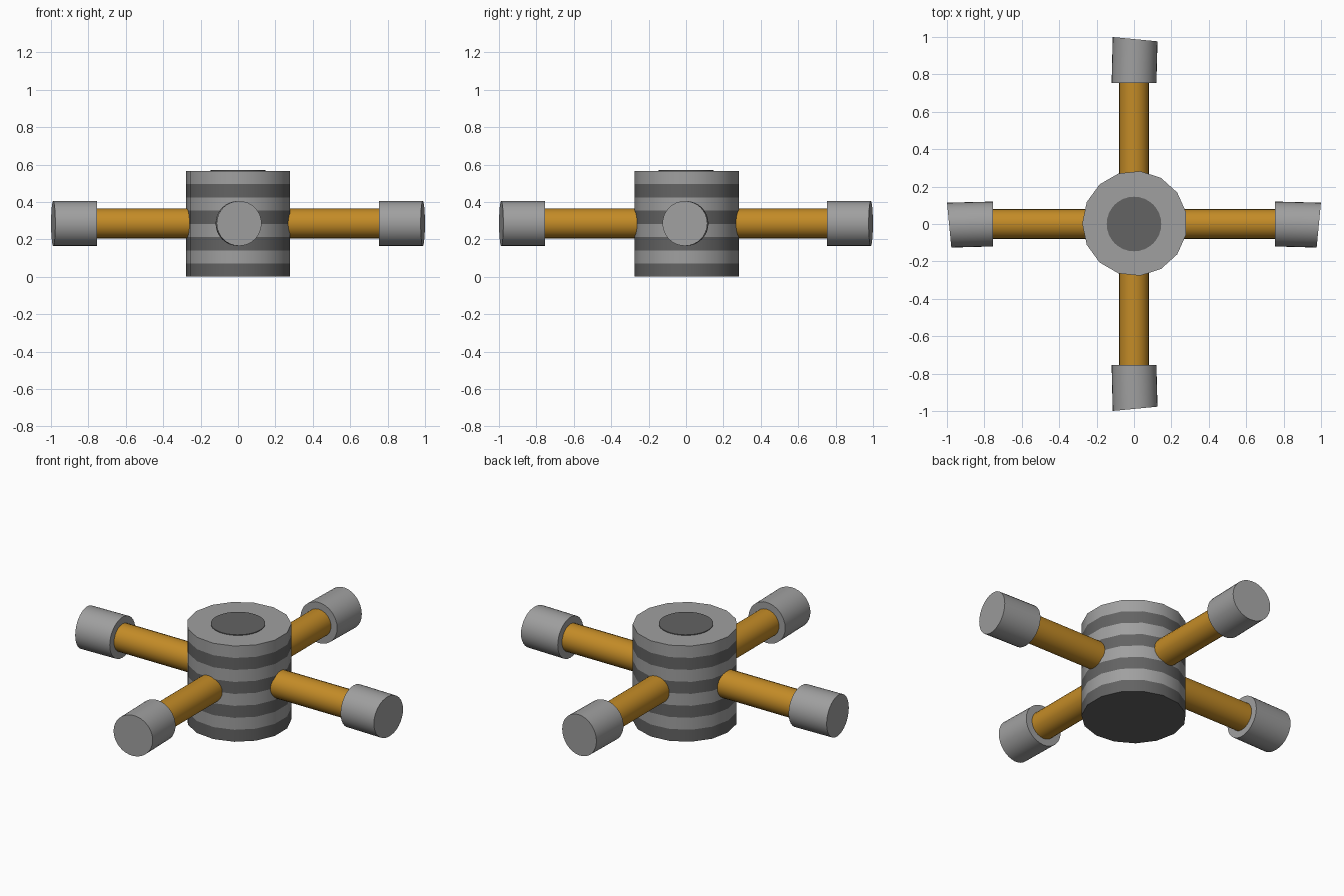
import bpy, bmesh, math
from mathutils import Matrix

cube = bpy.data.objects.get("Cube")
if cube:
    bpy.data.objects.remove(cube, do_unlink=True)


def material(name, rgb):
    m = bpy.data.materials.new(name)
    m.use_nodes = True
    m.diffuse_color = (*rgb, 1)
    m.node_tree.nodes["Principled BSDF"].inputs["Base Color"].default_value = (*rgb, 1)
    return m


LIGHT = material("light_grey", (0.35, 0.35, 0.35))
DARK = material("dark_grey", (0.125, 0.125, 0.125))
AMBER = material("amber", (0.55, 0.26, 0.02))


def finish(name, bm, *mats):
    bmesh.ops.recalc_face_normals(bm, faces=bm.faces)
    mesh = bpy.data.meshes.new(name)
    bm.to_mesh(mesh)
    bm.free()
    for m in mats:
        mesh.materials.append(m)
    obj = bpy.data.objects.new(name, mesh)
    bpy.context.collection.objects.link(obj)
    bpy.ops.object.select_all(action='DESELECT')
    obj.select_set(True)
    bpy.context.view_layer.objects.active = obj
    bpy.ops.object.shade_smooth_by_angle(angle=math.radians(35))
    return obj


def cylinder(bm, radius, length, sides, matrix):
    """Cylinder running from 0 to length on its own z axis."""
    place = matrix @ Matrix.Translation((0, 0, length / 2))
    return bmesh.ops.create_cone(bm, cap_ends=True, segments=sides, radius1=radius,
                                 radius2=radius, depth=length, matrix=place)["verts"]


# Striped hub: one drum cut into equal bands, coloured by height
BANDS, HEIGHT, MID = 8, 0.566, 0.285
bm = bmesh.new()
cylinder(bm, 0.281, HEIGHT, 15,
         Matrix.Translation((0.004, 0.003, 0)) @ Matrix.Rotation(math.radians(18), 4, 'Z'))
for i in range(1, BANDS):
    bmesh.ops.bisect_plane(bm, geom=bm.verts[:] + bm.edges[:] + bm.faces[:],
                           plane_co=(0, 0, HEIGHT * i / BANDS), plane_no=(0, 0, 1))
for f in bm.faces:
    z = f.calc_center_median().z
    band = min(BANDS - 1, int(z / HEIGHT * BANDS))
    f.material_index = band % 2
finish("striped_hub", bm, DARK, LIGHT)

# Dark disc on top of the hub
bm = bmesh.new()
cylinder(bm, 0.146, 0.005, 32, Matrix.Translation((0, 0, HEIGHT - 0.001)))
finish("top_disc", bm, DARK)

# Four arms, each with a slightly skewed end cap
quarter = Matrix.Rotation(math.pi / 2, 4, 'Z')
flip_x = Matrix.Scale(-1, 4, (1, 0, 0))
flip_y = Matrix.Scale(-1, 4, (0, 1, 0))
lift = Matrix.Translation((0, 0, MID))
along_x = Matrix.Rotation(math.pi / 2, 4, 'Y')

for side, turn in (("left", Matrix()), ("right", flip_x),
                   ("back", quarter), ("front", flip_y @ quarter)):
    bm = bmesh.new()
    cylinder(bm, 0.08, 0.7, 24, Matrix.Translation((0.1, 0, 0)) @ along_x)
    bm.transform(lift @ turn)
    finish(side + "_arm", bm, AMBER)

    bm = bmesh.new()
    cylinder(bm, 0.12, 0.233, 32, Matrix.Translation((0.755, 0, 0)) @ along_x)
    for v in bm.verts:
        if v.co.x > 0.9:
            v.co.x += 0.095 * v.co.y
            v.co.y -= 0.006
    bm.transform(lift @ turn)
    finish(side + "_end_cap", bm, LIGHT)
